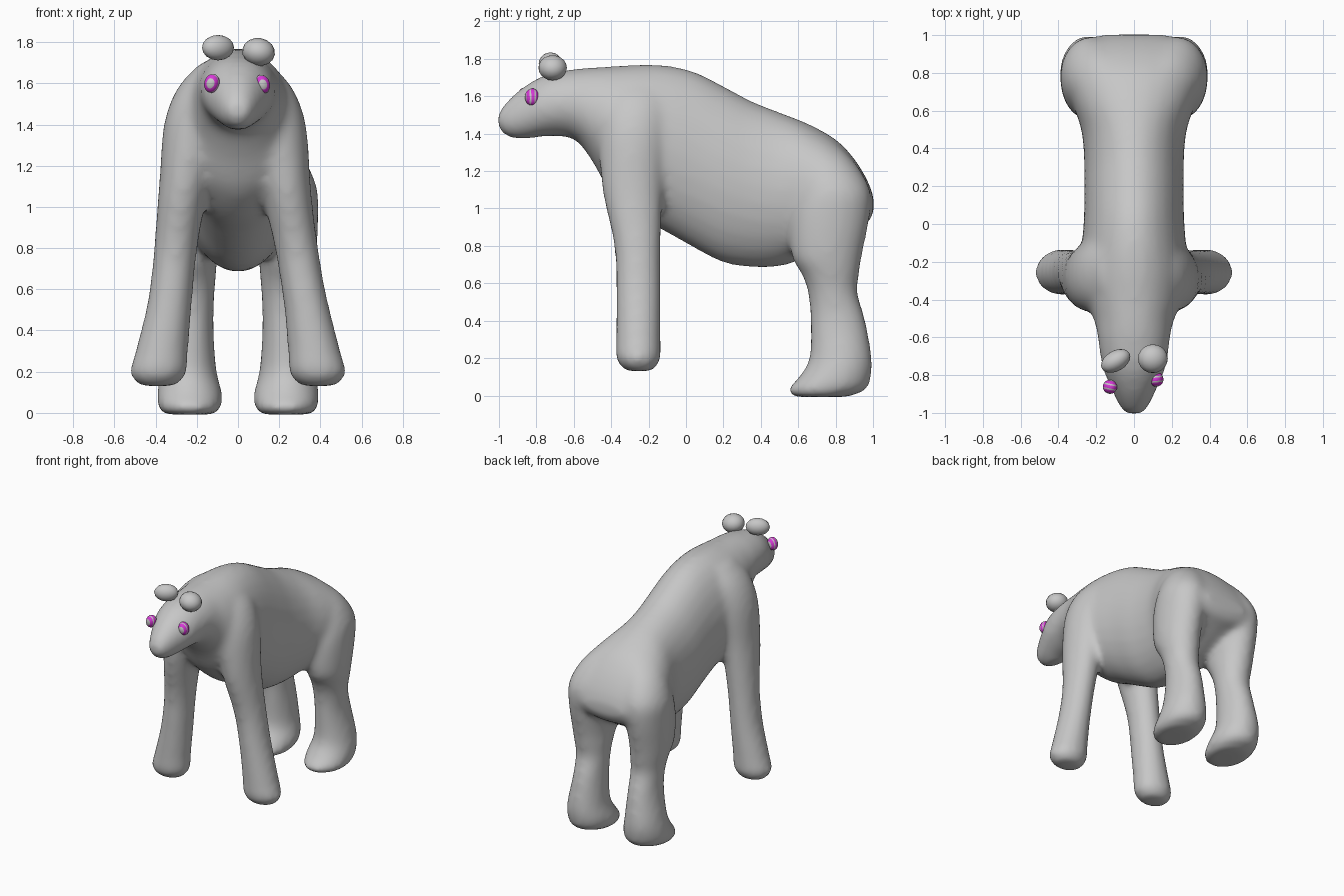
import bpy, bmesh, math
from mathutils import Vector, Matrix

old = bpy.data.objects.get("Cube")
if old:
    bpy.data.objects.remove(old, do_unlink=True)


def make_material(name, color):
    mat = bpy.data.materials.new(name)
    mat.use_nodes = True
    mat.diffuse_color = color
    mat.node_tree.nodes["Principled BSDF"].inputs["Base Color"].default_value = color
    return mat


grey = make_material("plain grey", (0.57, 0.57, 0.57, 1))
magenta = make_material("eye magenta", (0.68, 0.04, 0.68, 1))


def smooth_stations(stations, steps=4):
    """Pass a Catmull-Rom curve through rows of numbers."""
    rows = [Vector(s) for s in stations]
    last = len(rows) - 1
    result = []
    for i in range(last):
        a, b, c, d = rows[max(i - 1, 0)], rows[i], rows[i + 1], rows[min(i + 2, last)]
        for k in range(steps):
            t = k / steps
            result.append(b + (c - a) * (t / 2)
                          + (a * 2 - b * 5 + c * 4 - d) * (t * t / 2)
                          + (b * 3 - a - c * 3 + d) * (t ** 3 / 2))
    result.append(rows[last])
    return result


def loft(bm, centres, radii, across, sides=28):
    """Join elliptical rings into a closed tube; across is the ring's second axis."""
    rings = []
    for centre, (r1, r2) in zip(centres, radii):
        ring = []
        for k in range(sides):
            a = math.tau * k / sides
            offset = Vector((r1 * math.cos(a), 0, 0)) + across * (r2 * math.sin(a))
            ring.append(bm.verts.new(centre + offset))
        rings.append(ring)
    for low, high in zip(rings, rings[1:]):
        for k in range(sides):
            n = (k + 1) % sides
            bm.faces.new((low[k], low[n], high[n], high[k]))
    bm.faces.new(rings[0])
    bm.faces.new(rings[-1])


def add_trunk(bm, stations):
    rows = smooth_stations(stations)
    loft(bm, [Vector((0, y, (top + bottom) / 2)) for y, top, bottom, w in rows],
         [(w, (top - bottom) / 2) for y, top, bottom, w in rows], Vector((0, 0, 1)))


def add_leg(bm, stations, side, lean):
    """Loft a leg upwards; lean shifts its upper half sideways."""
    rows = smooth_stations([s[:4] for s in stations])
    depth = smooth_stations([(s[0], s[4]) for s in stations])
    centres = [Vector((side * x + lean * min(1, max(0, 2 * z - 1)), y, z))
               for z, x, y, rx in rows]
    loft(bm, centres, [(r[3], d[1]) for r, d in zip(rows, depth)], Vector((0, 1, 0)))


# Head, neck and trunk: y, top, bottom, half width
trunk = [
    (-1.005, 1.51, 1.43, 0.045), (-0.96, 1.57, 1.385, 0.08),
    (-0.87, 1.65, 1.37, 0.122), (-0.75, 1.715, 1.385, 0.17),
    (-0.6, 1.745, 1.37, 0.192), (-0.5, 1.755, 1.25, 0.215),
    (-0.4, 1.76, 1.08, 0.26), (-0.25, 1.77, 0.95, 0.285),
    (-0.1, 1.765, 0.87, 0.275), (0.05, 1.73, 0.785, 0.265),
    (0.2, 1.655, 0.71, 0.265), (0.35, 1.575, 0.685, 0.265),
    (0.5, 1.515, 0.69, 0.28), (0.65, 1.455, 0.74, 0.33),
    (0.8, 1.37, 0.82, 0.365), (0.9, 1.265, 0.88, 0.35),
    (0.97, 1.15, 0.92, 0.285), (1.003, 1.06, 0.98, 0.16),
]

# Legs: z, x, y, half width, half depth
front_leg = [
    (0.13, 0.39, -0.25, 0.085, 0.07), (0.19, 0.387, -0.255, 0.138, 0.118),
    (0.3, 0.37, -0.255, 0.128, 0.12), (0.55, 0.328, -0.255, 0.108, 0.12),
    (0.8, 0.293, -0.26, 0.106, 0.125), (1.1, 0.247, -0.285, 0.122, 0.163),
    (1.4, 0.195, -0.28, 0.15, 0.19), (1.58, 0.13, -0.265, 0.147, 0.19),
    (1.7, 0.075, -0.25, 0.09, 0.14),
]
hind_leg = [
    (-0.008, 0.235, 0.72, 0.12, 0.14), (0.03, 0.235, 0.752, 0.155, 0.21),
    (0.1, 0.235, 0.797, 0.158, 0.193), (0.2, 0.24, 0.827, 0.137, 0.168),
    (0.4, 0.23, 0.812, 0.112, 0.149), (0.55, 0.23, 0.785, 0.115, 0.133),
    (0.65, 0.235, 0.772, 0.128, 0.155), (0.75, 0.24, 0.752, 0.14, 0.19),
    (0.95, 0.237, 0.768, 0.153, 0.214), (1.1, 0.22, 0.785, 0.162, 0.2),
    (1.25, 0.175, 0.75, 0.135, 0.15), (1.36, 0.11, 0.71, 0.08, 0.08),
]

# Body skin: overlapping volumes fused and softened
bm = bmesh.new()
add_trunk(bm, trunk)
for side in (-1, 1):
    add_leg(bm, front_leg, side, -0.015)
    add_leg(bm, hind_leg, side, 0)
bmesh.ops.recalc_face_normals(bm, faces=bm.faces)
mesh = bpy.data.meshes.new("body")
bm.to_mesh(mesh)
bm.free()
mesh.materials.append(grey)
body = bpy.data.objects.new("body", mesh)
bpy.context.collection.objects.link(body)
fuse = body.modifiers.new("fuse", 'REMESH')
fuse.mode = 'VOXEL'
fuse.voxel_size = 0.02
fuse.use_smooth_shade = True
soften = body.modifiers.new("soften", 'SMOOTH')
soften.factor = 0.5
soften.iterations = 16


def ball(name, location, scale, turn, segments, rings, banded=False):
    """Ellipsoid whose poles point along y, with optional bands along that axis."""
    bm = bmesh.new()
    bmesh.ops.create_uvsphere(bm, u_segments=segments, v_segments=rings, radius=1)
    bmesh.ops.rotate(bm, verts=bm.verts, matrix=Matrix.Rotation(math.pi / 2, 3, 'X'))
    for face in bm.faces:
        face.smooth = True
        wave = math.cos(math.tau * face.calc_center_median().y / 0.65)
        face.material_index = int(banded and wave > -0.1)
    mesh = bpy.data.meshes.new(name)
    bm.to_mesh(mesh)
    bm.free()
    mesh.materials.append(grey)
    if banded:
        mesh.materials.append(magenta)
    obj = bpy.data.objects.new(name, mesh)
    obj.location, obj.scale = location, scale
    obj.rotation_euler = [math.radians(a) for a in turn]
    bpy.context.collection.objects.link(obj)


# Ears, slightly uneven
ball("right_ear", (-0.097, -0.725, 1.773), (0.084, 0.054, 0.062), (0, 0, 30), 16, 10)
ball("left_ear", (0.1, -0.713, 1.752), (0.08, 0.076, 0.068), (0, 10, 0), 16, 10)

# Banded eyes
ball("right_eye", (-0.127, -0.862, 1.6), (0.037, 0.037, 0.047), (0, 15, -12), 24, 28, True)
ball("left_eye", (0.118, -0.822, 1.595), (0.037, 0.039, 0.047), (0, -15, 6), 24, 28, True)
